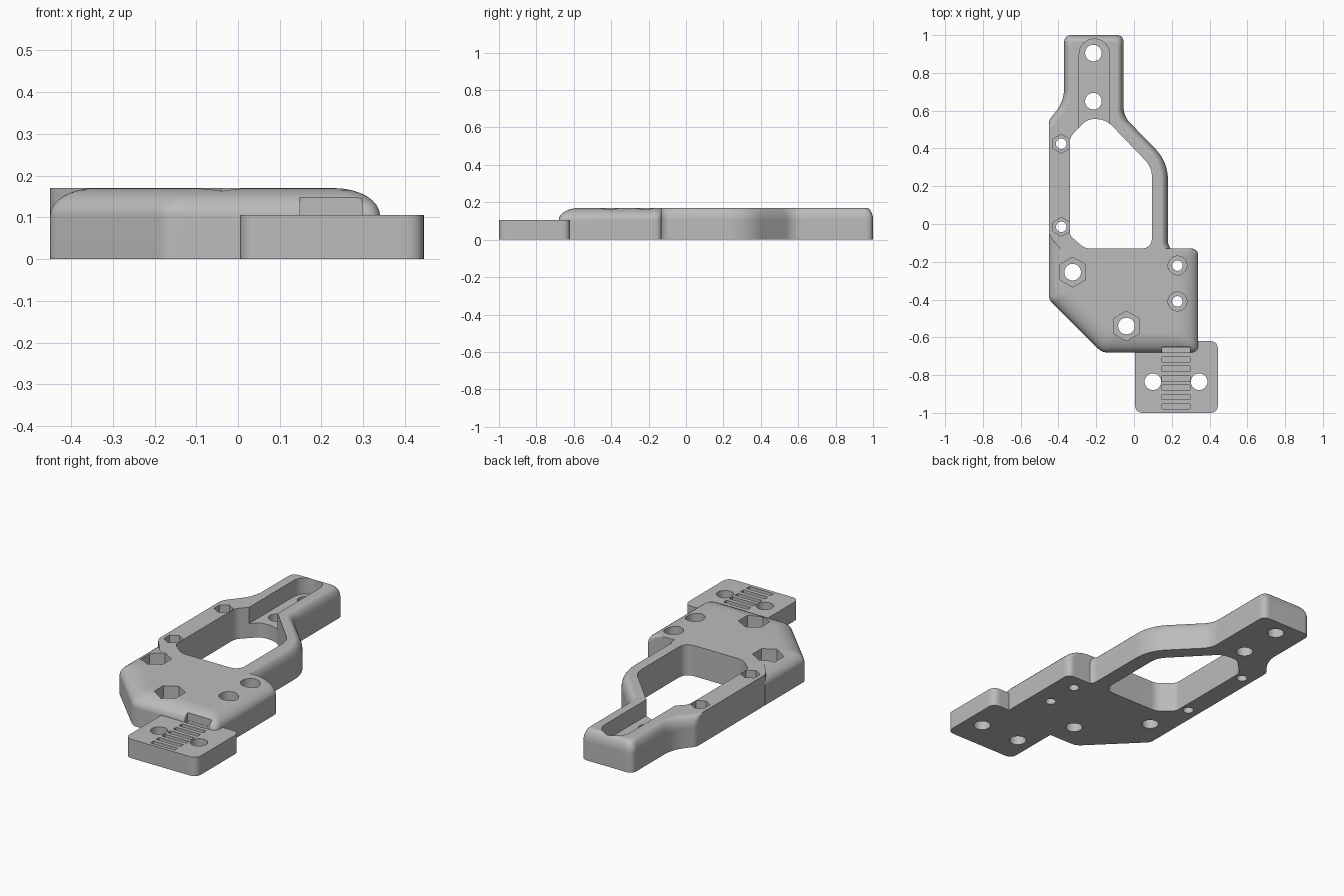
import bpy, bmesh
from math import sin, cos, pi, radians, tau
from mathutils import Vector

if "Cube" in bpy.data.objects:
    bpy.data.objects.remove(bpy.data.objects["Cube"], do_unlink=True)

TOP, SHOULDER = 0.17, 0.105

grey = bpy.data.materials.new("matte_grey")
grey.use_nodes = True
grey.diffuse_color = (0.5, 0.5, 0.5, 1)
grey.node_tree.nodes["Principled BSDF"].inputs["Base Color"].default_value = (0.5, 0.5, 0.5, 1)


def inset(pts, widths):
    """Move every edge of a counter-clockwise outline inwards by its own width."""
    n = len(pts)
    P = [Vector(p) for p in pts]
    lines = []
    for i in range(n):
        d = (P[(i + 1) % n] - P[i]).normalized()
        lines.append((P[i] + Vector((-d.y, d.x)) * widths[i], d))
    out = []
    for i in range(n):
        (p, d), (q, e) = lines[i - 1], lines[i]
        out.append(p + d * ((q - p).cross(e) / d.cross(e)))
    return out


def rounded(pts, trims, steps=8):
    """Round each corner with a curve that starts at the trim distance."""
    n, out = len(pts), []
    for i in range(n):
        p, r = Vector(pts[i]), trims[i]
        if r == 0:
            out.append(p)
            continue
        a = p + (Vector(pts[i - 1]) - p).normalized() * r
        b = p + (Vector(pts[(i + 1) % n]) - p).normalized() * r
        for k in range(steps + 1):
            t = k / steps
            out.append(a * (1 - t) ** 2 + p * 2 * t * (1 - t) + b * t * t)
    return out


def loft(name, layers):
    """Solid through a stack of (outline, height) layers."""
    bm = bmesh.new()
    rings = [[bm.verts.new((p[0], p[1], z)) for p in loop] for loop, z in layers]
    for lo, hi in zip(rings, rings[1:]):
        for i in range(len(lo)):
            j = (i + 1) % len(lo)
            bm.faces.new((lo[i], lo[j], hi[j], hi[i]))
    bm.faces.new(rings[0][::-1])
    bm.faces.new(rings[-1])
    bmesh.ops.recalc_face_normals(bm, faces=bm.faces)
    me = bpy.data.meshes.new(name)
    bm.to_mesh(me)
    bm.free()
    ob = bpy.data.objects.new(name, me)
    bpy.context.collection.objects.link(ob)
    me.materials.append(grey)
    return ob


def domed(name, pts, trims, widths, steps=8):
    """Straight wall with a rounded shoulder of a given width on each edge."""
    layers = [(rounded(pts, trims), 0)]
    for k in range(steps + 1):
        a = k / steps * pi / 2
        ins = inset(pts, [w * (1 - cos(a)) for w in widths])
        layers.append((rounded(ins, trims), SHOULDER + (TOP - SHOULDER) * sin(a)))
    return loft(name, layers)


def prism(name, loop, z0, z1):
    return loft(name, [(loop, z0), (loop, z1)])


def ngon(x, y, r, sides):
    return [(x + r * sin(-k * tau / sides), y + r * cos(k * tau / sides)) for k in range(sides)]


def rect(x0, x1, y0, y1):
    return [(x0, y0), (x1, y0), (x1, y1), (x0, y1)]


def combine(target, other, operation):
    mod = target.modifiers.new(operation.lower(), 'BOOLEAN')
    mod.operation, mod.object, mod.solver = operation, other, 'EXACT'
    bpy.context.view_layer.objects.active = target
    bpy.ops.object.modifier_apply(modifier=mod.name)
    bpy.data.objects.remove(other, do_unlink=True)


# Front block with wide rounded shoulders
bracket = domed("mounting_bracket",
    [(-.45, -.05), (-.45, -.40), (-.17, -.68), (.34, -.68), (.34, -.13), (.05, -.13), (-.1, -.05)],
    [0, .02, .03, .04, .04, 0, 0],
    [.11, .11, .11, .11, 0, 0, 0])

# Rear frame and neck with narrow rounded shoulders
frame = domed("rear_frame",
    [(-.45, .55), (-.45, -.06), (-.36, -.17), (.21, -.15), (.18, -.11), (.18, .33),
     (-.055, .57), (-.055, 1), (-.37, 1), (-.37, .65)],
    [.02, .03, 0, 0, .02, .1, .05, .04, .04, .07],
    [0, 0, 0, .035, .035, .04, .035, .035, .035, .035])
combine(bracket, frame, 'UNION')

# Clamp plate at the front
plate = prism("clamp_plate", rounded(rect(.005, .445, -1, -.62), [.045] * 4), 0, SHOULDER)
combine(bracket, plate, 'UNION')

# Large opening through the frame
opening = rounded(
    [(-.34, -.06), (-.26, -.13), (.095, -.13), (.095, .30), (-.15, .555), (-.245, .555), (-.34, .46)],
    [.02, .03, .06, .05, .05, .03, .03])
combine(bracket, prism("opening_cutter", opening, -.1, .3), 'DIFFERENCE')

# Round-ended channel along the neck
slot_x, slot_y, slot_r = -.21, .90, .08
arc = [(slot_x + slot_r * cos(k * pi / 24), slot_y + slot_r * sin(k * pi / 24)) for k in range(25)]
channel = [(slot_x - slot_r, .45), (slot_x + slot_r, .45)] + arc
combine(bracket, prism("channel_cutter", channel, .08, .3), 'DIFFERENCE')

# Belt notch in the block and tooth grooves in the plate
combine(bracket, prism("notch_cutter", rect(.148, .297, -.75, -.652), SHOULDER, .3), 'DIFFERENCE')
for k in range(7):
    y = -.98 + k * .05
    combine(bracket, prism("tooth_cutter", rect(.148, .297, y, y + .027), .085, .15), 'DIFFERENCE')

# Bolt holes: x, y, radius, pocket radius, pocket sides, pocket floor
holes = [
    (-.215, .905, .044, 0, 0, 0), (-.215, .65, .044, 0, 0, 0),
    (.10, -.835, .044, 0, 0, 0), (.345, -.835, .044, 0, 0, 0),
    (-.385, .425, .028, .05, 6, .12), (-.385, -.015, .028, .05, 6, .12),
    (-.325, -.255, .044, .079, 6, .09), (-.04, -.54, .044, .079, 6, .09),
    (.23, -.22, .028, .05, 32, .11), (.23, -.41, .028, .05, 32, .11),
]
for x, y, r, pocket, sides, floor in holes:
    combine(bracket, prism("hole_cutter", ngon(x, y, r, 32), -.1, .3), 'DIFFERENCE')
    if pocket:
        combine(bracket, prism("pocket_cutter", ngon(x, y, pocket, sides), floor, .3), 'DIFFERENCE')

# Smooth the curved shoulders, keep hard edges
bpy.ops.object.select_all(action='DESELECT')
bracket.select_set(True)
bpy.context.view_layer.objects.active = bracket
bpy.ops.object.shade_smooth_by_angle(angle=radians(30))
weighted = bracket.modifiers.new("even_shading", 'WEIGHTED_NORMAL')
weighted.keep_sharp = True
